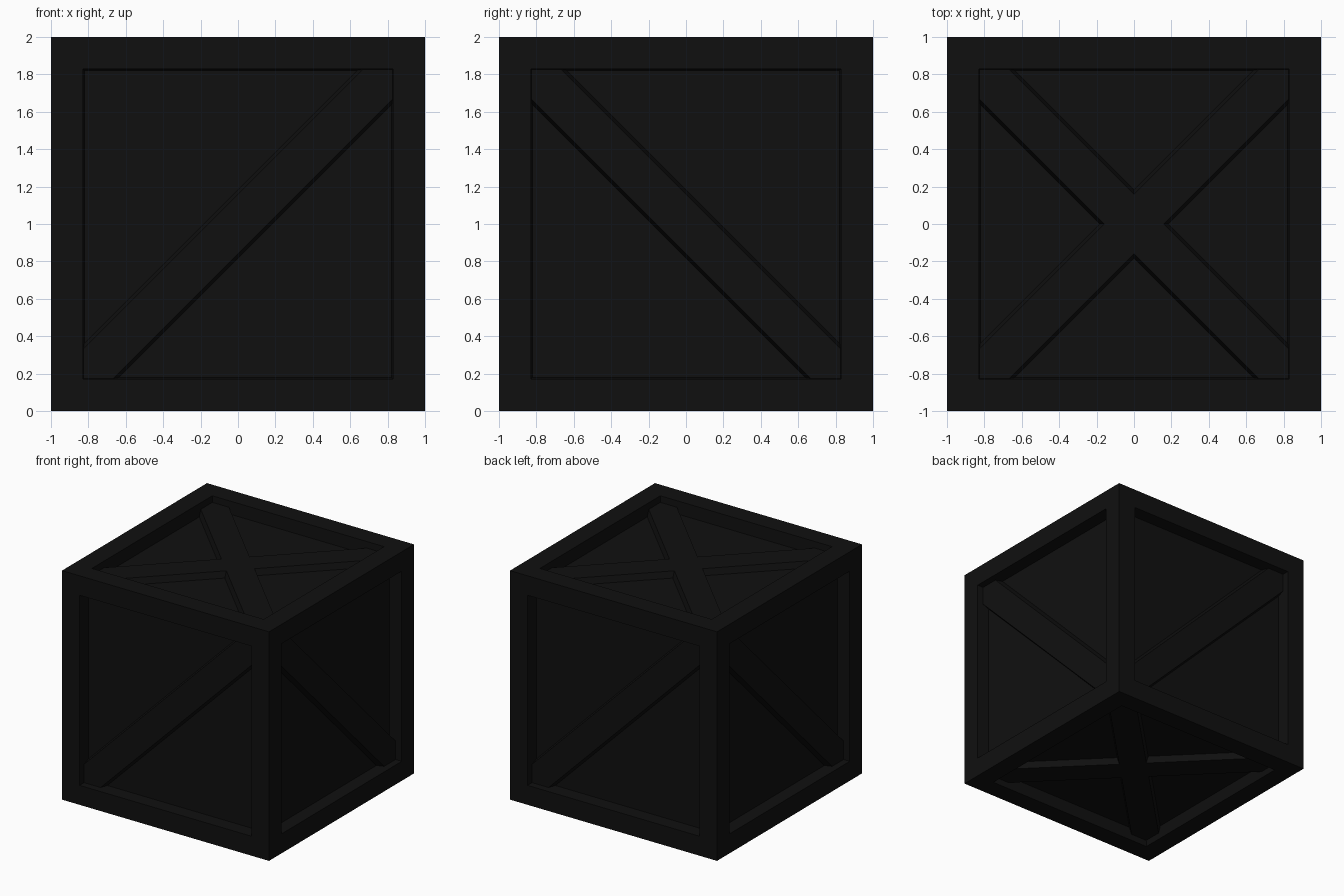
import bpy, bmesh
from math import pi
from mathutils import Matrix, Vector

if "Cube" in bpy.data.objects:
    bpy.data.objects.remove(bpy.data.objects["Cube"])

RAIL = 0.17      # width of the frame rails
RECESS = 0.11    # depth of the panels behind the frame
BRACE_H = 0.055  # how far braces stand above the panels
A = 0.84         # half size of a panel, reaching just into the rails
CENTRE = Vector((0, 0, 1))

paint = bpy.data.materials.new("dark_paint")
paint.diffuse_color = (0.005, 0.005, 0.005, 1)
paint.use_nodes = True
paint.node_tree.nodes["Principled BSDF"].inputs["Base Color"].default_value = paint.diffuse_color


def finish(bm, name):
    bmesh.ops.recalc_face_normals(bm, faces=bm.faces[:])
    mesh = bpy.data.meshes.new(name)
    bm.to_mesh(mesh)
    bm.free()
    mesh.materials.append(paint)
    obj = bpy.data.objects.new(name, mesh)
    bpy.context.collection.objects.link(obj)
    return obj


def strip(c):
    # diagonal board outline clipped to the square panel
    return [(-A, -A), (-A + c, -A), (A, A - c), (A, A), (A - c, A), (-A, -A + c)]


def cross(c):
    # two crossing diagonal boards in one outline
    quarter = [Vector((A - c, A)), Vector((0, c)), Vector((-A + c, A)), Vector((-A, A))]
    pts = []
    for k in range(4):
        r = Matrix.Rotation(k * pi / 2, 2)
        pts += [r @ p for p in quarter]
    return pts


def brace(name, outline, frame, turn=0.0):
    # board with slightly sloped sides: wide at the panel, narrower on top
    bm = bmesh.new()
    panel = 1 - RECESS
    rings = []
    for c, h in ((0.185, panel - 0.005), (0.16, panel + BRACE_H)):
        rings.append([bm.verts.new((p[0], p[1], h)) for p in outline(c)])
    low, high = rings
    n = len(low)
    bm.faces.new(low[::-1])
    bm.faces.new(high)
    for i in range(n):
        j = (i + 1) % n
        bm.faces.new((low[i], low[j], high[j], high[i]))
    u, v, w = (Vector(a) for a in frame)
    m = Matrix((u, v, w)).transposed().to_4x4()
    m = Matrix.Translation(CENTRE) @ m @ Matrix.Rotation(turn, 4, 'Z')
    bm.transform(m)
    finish(bm, name)


# Crate body: cube with a recessed panel on all six faces
bm = bmesh.new()
bmesh.ops.create_cube(bm, size=2, matrix=Matrix.Translation(CENTRE))
panels = bm.faces[:]
bmesh.ops.inset_individual(bm, faces=panels, thickness=RAIL, use_even_offset=True)
bmesh.ops.inset_individual(bm, faces=panels, thickness=0.008, depth=-RECESS,
                           use_even_offset=True)
finish(bm, "crate_body")

# Single diagonal boards on the four sides
brace("front_brace", strip, ((1, 0, 0), (0, 0, 1), (0, -1, 0)))
brace("back_brace", strip, ((-1, 0, 0), (0, 0, 1), (0, 1, 0)))
brace("right_brace", strip, ((0, 1, 0), (0, 0, 1), (1, 0, 0)), pi / 2)
brace("left_brace", strip, ((0, -1, 0), (0, 0, 1), (-1, 0, 0)), pi / 2)

# Crossed boards on the top and bottom
brace("top_cross_brace", cross, ((1, 0, 0), (0, 1, 0), (0, 0, 1)))
brace("bottom_cross_brace", cross, ((1, 0, 0), (0, -1, 0), (0, 0, -1)))
